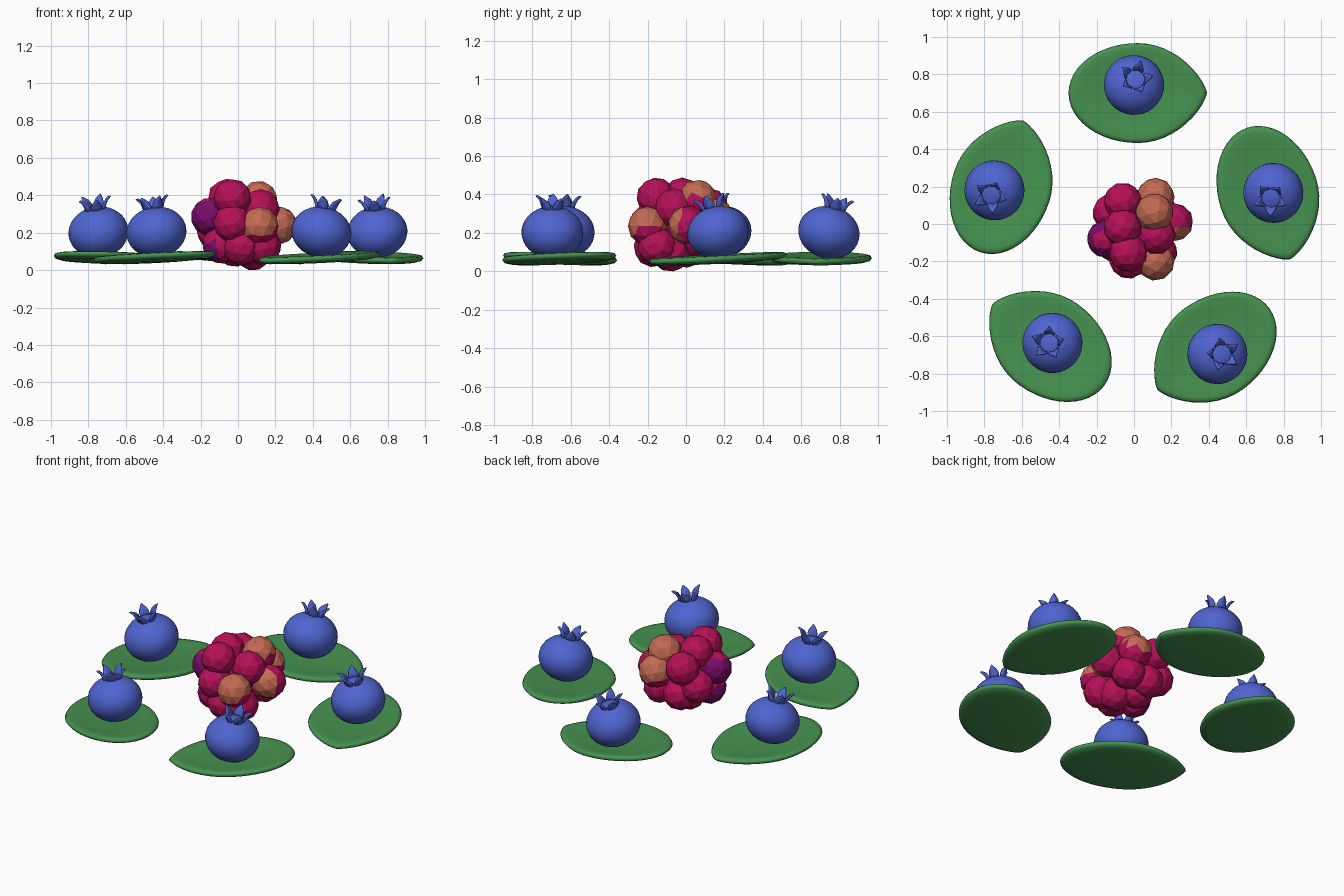
import bpy, bmesh, math
from mathutils import Vector, Matrix

if "Cube" in bpy.data.objects:
    bpy.data.objects.remove(bpy.data.objects["Cube"])


def material(name, rgb):
    m = bpy.data.materials.new(name)
    m.diffuse_color = (*rgb, 1)
    m.use_nodes = True
    m.node_tree.nodes["Principled BSDF"].inputs["Base Color"].default_value = m.diffuse_color
    return m


GREEN = material("leaf green", (0.061, 0.287, 0.08))
BLUE = material("berry blue", (0.08, 0.13, 0.64))
CRIMSON = material("crimson", (0.47, 0.005, 0.1))
ORANGE = material("burnt orange", (0.55, 0.145, 0.088))
PURPLE = material("purple", (0.19, 0.004, 0.145))


def add_object(name, bm, mats, smooth=True):
    bmesh.ops.recalc_face_normals(bm, faces=bm.faces)
    for f in bm.faces:
        f.smooth = smooth
    mesh = bpy.data.meshes.new(name)
    bm.to_mesh(mesh)
    bm.free()
    for m in mats:
        mesh.materials.append(m)
    ob = bpy.data.objects.new(name, mesh)
    bpy.context.collection.objects.link(ob)
    return ob


# Leaf: teardrop rings lofted over a thick dished section, tip toward local +x
def leaf_mesh():
    bm = bmesh.new()
    n = 48
    section = [(0.5, -0.024), (0.85, -0.018), (0.96, -0.01), (1.0, 0.003),
               (0.975, 0.016), (0.91, 0.02), (0.75, 0.012), (0.45, 0.005)]
    rings = []
    for s, z in section:
        ring = []
        for i in range(n):
            t = 2 * math.pi * i / n
            c, sn = math.cos(t), math.sin(t)
            power = 1.45 if c > 0 else 1.0
            x = 0.02 + s * 0.37 * c
            y = s * 0.267 * math.copysign(abs(sn) ** power, sn)
            ring.append(bm.verts.new((x, y, z - 0.05 * x)))
        rings.append(ring)
    for a, b in zip(rings, rings[1:]):
        for i in range(n):
            j = (i + 1) % n
            bm.faces.new((a[i], a[j], b[j], b[i]))
    for ring, z in ((rings[0], -0.026), (rings[-1], 0.002)):
        centre = bm.verts.new((0.02, 0, z))
        for i in range(n):
            bm.faces.new((ring[i], ring[(i + 1) % n], centre))
    return bm


# Blueberry: flattened ball
def berry_mesh():
    bm = bmesh.new()
    bmesh.ops.create_uvsphere(bm, u_segments=32, v_segments=18, radius=1)
    bmesh.ops.scale(bm, vec=(0.161, 0.161, 0.136), verts=bm.verts)
    return bm


# Crown: five pointed sepals flaring out of a ring
def crown_mesh():
    bm = bmesh.new()
    rows = [(0.048, 0.115, 0.024), (0.054, 0.145, 0.029),
            (0.066, 0.168, 0.022), (0.086, 0.189, 0.003)]  # radius, height, half width
    for k in range(5):
        rot = Matrix.Rotation(k * math.tau / 5, 3, 'Z')
        grid = []
        for r, z, w in rows:
            grid.append([bm.verts.new(rot @ Vector((r + d, u * w, z)))
                         for u, d in ((-1, -0.006), (0, 0.004), (1, -0.006))])
        for a, b in zip(grid, grid[1:]):
            for i in range(2):
                bm.faces.new((a[i], a[i + 1], b[i + 1], b[i]))
    return bm


# Five leaves in a ring, each with a tilted blueberry
berries = [((0.0, 0.743), (0.01, 0.037)), ((0.745, 0.166), (-0.015, -0.032)),
           ((0.446, -0.695), (0.027, 0.0)), ((-0.436, -0.636), (-0.021, 0.0)),
           ((-0.746, 0.18), (-0.021, -0.03))]
for k, ((bx, by), (tx, ty)) in enumerate(berries):
    ang = math.pi / 2 - k * math.tau / 5
    leaf = add_object(f"leaf_{k + 1}", leaf_mesh(), [GREEN])
    leaf.location = (0.75 * math.cos(ang), 0.75 * math.sin(ang) - 0.05, 0.066)
    leaf.rotation_euler.z = -k * math.tau / 5

    tilt = Vector((0, 0, 1)).rotation_difference(Vector((tx, ty, 0.15)))
    spin = Matrix.Rotation(1.3 + k * 0.9, 4, 'Z')
    place = Matrix.Translation((bx, by, 0.203)) @ tilt.to_matrix().to_4x4() @ spin
    berry = add_object(f"blueberry_{k + 1}", berry_mesh(), [BLUE])
    crown = add_object(f"blueberry_crown_{k + 1}", crown_mesh(), [BLUE])
    sol = crown.modifiers.new("thickness", 'SOLIDIFY')
    sol.thickness = 0.008
    sol.offset = 0
    berry.matrix_world = place
    crown.matrix_world = place

# Raspberry: faceted drupelets; c crimson, o orange, p purple, m crimson with orange front
drupelets = [
    (-0.06, -0.02, 0.385, 'c'), (0.11, 0.06, 0.375, 'o'), (-0.03, -0.155, 0.385, 'c'),
    (-0.06, 0.12, 0.33, 'c'), (0.115, 0.145, 0.28, 'o'), (0.215, 0.01, 0.24, 'm'),
    (-0.15, -0.08, 0.285, 'p'), (-0.12, 0.06, 0.21, 'c'), (-0.03, -0.19, 0.25, 'c'),
    (0.115, -0.2, 0.235, 'o'), (-0.09, -0.11, 0.135, 'p2'), (0.02, -0.17, 0.125, 'c'),
    (0.13, -0.15, 0.13, 'c'), (0.08, -0.08, 0.1, 'c'), (0.12, 0.09, 0.16, 'c'),
    (-0.02, 0.09, 0.15, 'c'), (-0.02, 0.0, 0.12, 'c'), (0.03, -0.03, 0.25, 'c'),
    (0.12, -0.06, 0.33, 'c')]


def colour_index(kind, n):
    if kind == 'o':
        return 1 if n.z > -0.35 and n.x - n.z < 0.85 else 0
    if kind == 'm':
        return 1 if n.y < -0.35 else 0
    if kind == 'p':
        return 2 if n.z < 0.75 and n.x < 0.5 else 0
    if kind == 'p2':
        return 2 if n.x < -0.1 and n.z < 0.3 else 0
    return 0


bm = bmesh.new()
for i, (x, y, z, kind) in enumerate(drupelets):
    mat = Matrix.Translation((x, y, z)) @ Matrix.Rotation(i * 1.1, 4, 'Z') @ Matrix.Rotation(i * 0.7, 4, 'X')
    new = bmesh.ops.create_icosphere(bm, subdivisions=2, radius=0.103, matrix=mat)["verts"]
    for f in {f for v in new for f in v.link_faces}:
        f.normal_update()
        f.material_index = colour_index(kind, f.normal)
raspberry = add_object("raspberry", bm, [CRIMSON, ORANGE, PURPLE], smooth=False)
